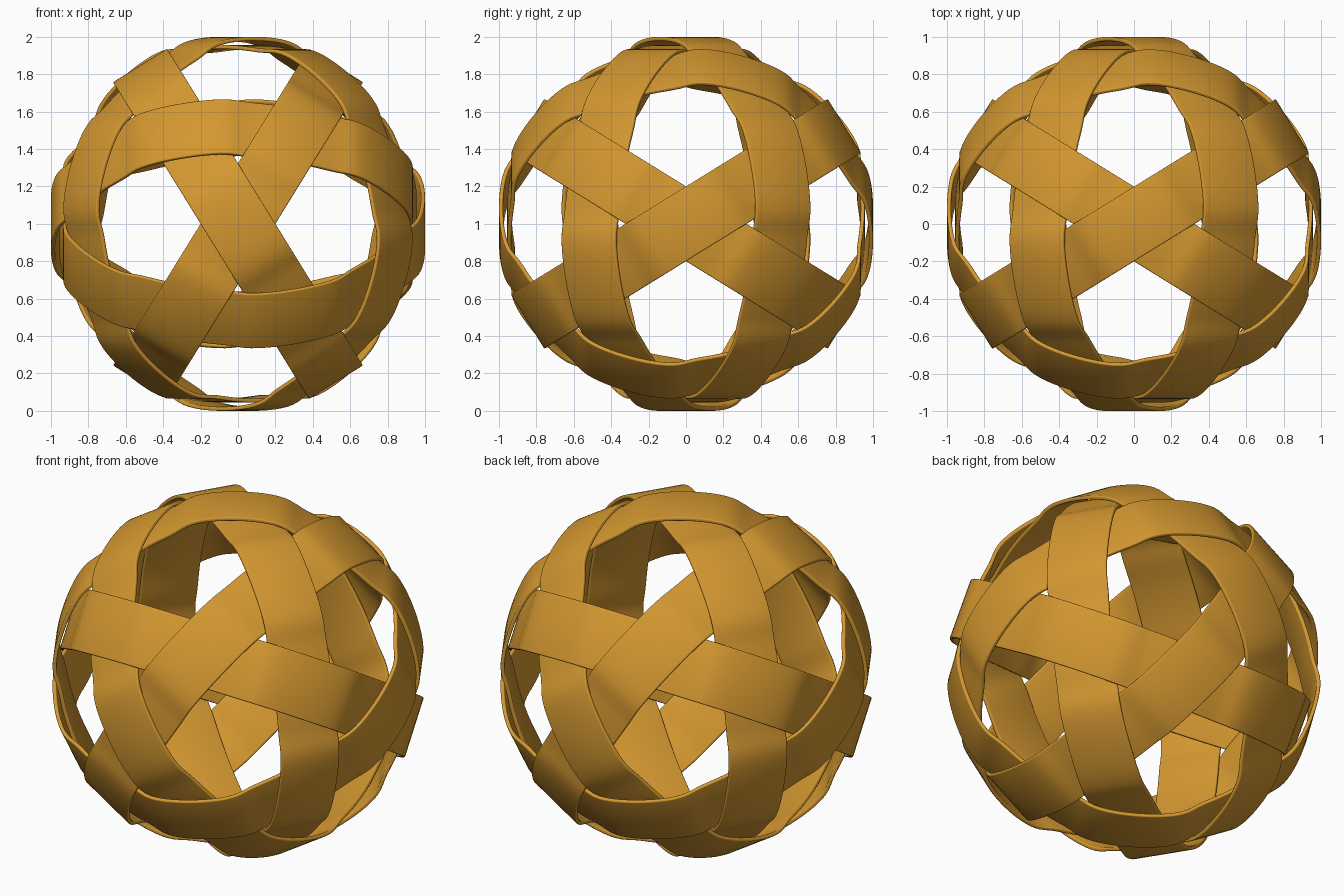
import bpy
import bmesh
import math
from mathutils import Vector

cube = bpy.data.objects.get("Cube")
if cube:
    bpy.data.objects.remove(cube, do_unlink=True)

HALF_WIDTH = 0.17
THICKNESS = 0.022
BEVEL = 0.007
OVER, UNDER = 1.0, 0.956      # outer radius where a band passes over / under
SEGMENTS = 180
CENTRE = Vector((0, 0, 1))

# Golden cane colour
cane = bpy.data.materials.new("golden cane")
cane.use_nodes = True
colour = (0.65, 0.31, 0.03, 1)
cane.diffuse_color = colour
bsdf = cane.node_tree.nodes["Principled BSDF"]
bsdf.inputs["Base Color"].default_value = colour
bsdf.inputs["Roughness"].default_value = 0.6


def band_profile():
    """Rounded flat strip section as (sideways, depth) pairs."""
    points = []
    corners = ((1, -BEVEL, 0), (1, BEVEL - THICKNESS, -90),
               (-1, BEVEL - THICKNESS, -180), (-1, -BEVEL, -270))
    for side, depth, start in corners:
        for step in range(4):
            a = math.radians(start + 90 - step * 30)
            points.append((side * (HALF_WIDTH - BEVEL) + BEVEL * math.cos(a),
                           depth + BEVEL * math.sin(a)))
    return points


def weave_radius(angle):
    """Five passes over and five passes under, with flattened crossings."""
    s = math.cos(5 * angle)
    wave = s / math.sqrt(s * s + 0.15) * math.sqrt(1.15)
    middle = (OVER + UNDER) / 2
    return middle + (OVER - UNDER) / 2 * wave + 0.005 * (1 - s * s)


def make_band(name, normal, other):
    # Start each ring where it passes over its neighbour
    start = normal.cross(other).normalized()
    if normal.dot(other) > 0:
        start.negate()
    across = normal.cross(start)
    profile = band_profile()

    bm = bmesh.new()
    loops = []
    for i in range(SEGMENTS):
        angle = math.tau * i / SEGMENTS
        radial = start * math.cos(angle) + across * math.sin(angle)
        radius = weave_radius(angle)
        loops.append([bm.verts.new(CENTRE + radial * (radius + depth) + normal * side)
                      for side, depth in profile])
    count = len(profile)
    for i in range(SEGMENTS):
        a, b = loops[i], loops[(i + 1) % SEGMENTS]
        for j in range(count):
            k = (j + 1) % count
            bm.faces.new((a[j], a[k], b[k], b[j]))
    bmesh.ops.recalc_face_normals(bm, faces=bm.faces)

    mesh = bpy.data.meshes.new(name)
    bm.to_mesh(mesh)
    bm.free()
    mesh.materials.append(cane)
    band = bpy.data.objects.new(name, mesh)
    bpy.context.collection.objects.link(band)
    bpy.ops.object.select_all(action="DESELECT")
    band.select_set(True)
    bpy.context.view_layer.objects.active = band
    bpy.ops.object.shade_smooth_by_angle(angle=math.radians(40))


# Six great-circle bands, one around each icosahedral axis
golden = (1 + math.sqrt(5)) / 2
axes = []
for sign in (1, -1):
    axes += [Vector((sign, golden, 0)), Vector((0, 1, sign * golden)),
             Vector((golden, 0, sign))]
axes = [axis.normalized() for axis in axes]

for index, axis in enumerate(axes):
    make_band(f"woven_band_{index + 1}", axis, axes[(index + 1) % len(axes)])
